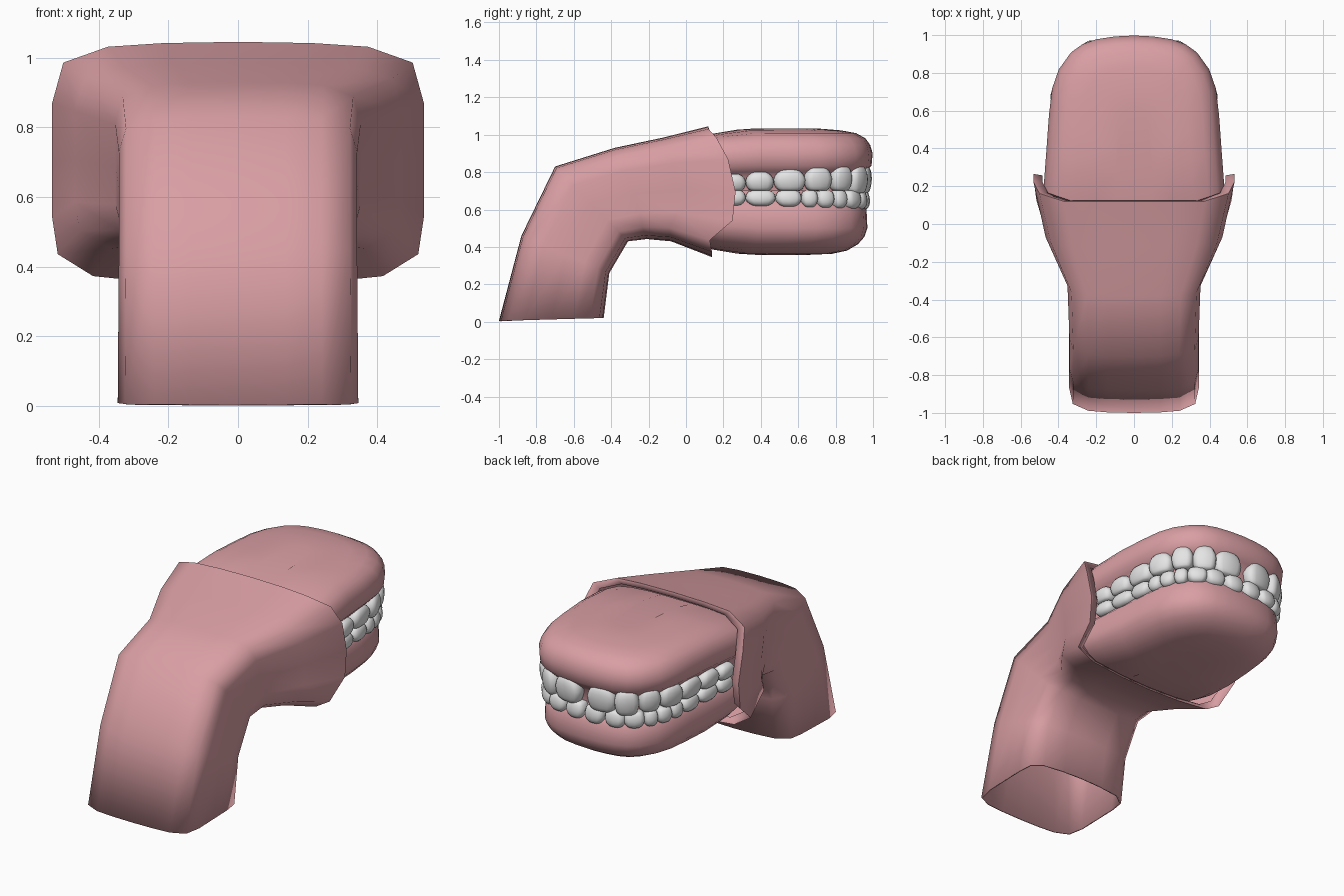
import bpy, bmesh, math
from mathutils import Vector

if "Cube" in bpy.data.objects:
    bpy.data.objects.remove(bpy.data.objects["Cube"])


def material(name, rgb):
    m = bpy.data.materials.new(name)
    m.diffuse_color = (*rgb, 1)
    m.use_nodes = True
    m.node_tree.nodes["Principled BSDF"].inputs["Base Color"].default_value = m.diffuse_color
    return m


PINK = material("gum_pink", (0.695, 0.345, 0.37))
WHITE = material("tooth_white", (0.78, 0.78, 0.78))


def finish(bm, name, mat, angle):
    bmesh.ops.recalc_face_normals(bm, faces=bm.faces)
    me = bpy.data.meshes.new(name)
    bm.to_mesh(me)
    bm.free()
    ob = bpy.data.objects.new(name, me)
    bpy.context.collection.objects.link(ob)
    me.materials.append(mat)
    bpy.ops.object.select_all(action='DESELECT')
    ob.select_set(True)
    bpy.context.view_layer.objects.active = ob
    bpy.ops.object.shade_smooth_by_angle(angle=math.radians(angle))
    return ob


def loft(bm, rings, cap=False):
    loops = [[bm.verts.new(p) for p in r] for r in rings]
    n = len(loops[0])
    for a, b in zip(loops, loops[1:]):
        for i in range(n):
            j = (i + 1) % n
            bm.faces.new((a[i], a[j], b[j], b[i]))
    if cap:
        bm.faces.new(loops[0])
        bm.faces.new(loops[-1])


# Throat: bent open tube; each ring is (upper y, z), (lower y, z), half width.
# The last ring folds inward to form the lip around the jaws.
SECTION = [(0, 0), (.4, .005), (.70, .02), (.94, .085), (1, .25), (1, .5),
           (1, .72), (.97, .87), (.78, .96), (.4, .99), (0, 1)]
BULGE = [0, 0, 0, .04, .10, .135, .115, -.01, 0, 0, 0]
TUBE = [((-1.0, .005), (-.44, .02), .345, 0),
        ((-.88, .46), (-.41, .26), .342, 0),
        ((-.70, .83), (-.31, .43), .342, 0),
        ((-.38, .93), (-.21, .442), .352, .1),
        ((-.12, .985), (-.08, .43), .468, .4),
        ((.12, 1.045), (.14, .345), .533, 1),
        ((.125, 1.018), (.12, .375), .485, 1)]
rings = []
for (ty, tz), (by, bz), hw, k in TUBE:
    half = [(u * hw, ty + (by - ty) * v + b * k, tz + (bz - tz) * v)
            for (u, v), b in zip(SECTION, BULGE)]
    rings.append(half + [(-x, y, z) for x, y, z in half[-2:0:-1]])
bm = bmesh.new()
loft(bm, rings)
throat = finish(bm, "throat", PINK, 75)
wall = throat.modifiers.new("wall", 'SOLIDIFY')
wall.thickness = 0.01
wall.offset = -1

# Jaw arch seen from above, front centre to back
BACK = .08
ARCH = [(0, 1.0), (.1, .995), (.2, .98), (.275, .953), (.335, .91), (.40, .82),
        (.435, .72), (.452, .58), (.465, .4), (.48, .2), (.48, BACK)]


def jaw(name, profile, sign):
    rings = []
    for d, z in profile:
        half = []
        for x, y in ARCH:
            yy = BACK + (y - BACK) * (1 - d / (1 - BACK))
            # the flat outer side slopes back into the throat
            drop = .04 * max(0, (.4 - yy) / .3) ** 2 * min(1, abs(z - .7) / .3)
            half.append((x * (1 - d / .48), yy, z - sign * drop))
        rings.append(half + [(-x, y, z) for x, y, z in half[:0:-1]])
    bm = bmesh.new()
    loft(bm, rings, cap=True)
    return finish(bm, name, PINK, 60)


jaw("upper_jaw", [(.075, .70), (.07, .77), (.035, .805), (.008, .835), (.002, .90),
                  (.015, .945), (.04, .98), (.09, 1.008), (.17, 1.023),
                  (.28, 1.032), (.38, 1.034)], 1)
jaw("lower_jaw", [(.085, .70), (.08, .655), (.06, .635), (.035, .605), (.03, .50),
                  (.045, .455), (.08, .415), (.14, .38), (.22, .363),
                  (.36, .357)], -1)


def arch_point(s):
    """Point and outward direction at arc length s from the front centre."""
    left = abs(s)
    for a, b in zip(ARCH, ARCH[1:]):
        a, b = Vector(a), Vector(b)
        t = b - a
        if left <= t.length or b.y == BACK:
            p = a + t.normalized() * left
            n = Vector((-t.y, t.x)).normalized()
            break
        left -= t.length
    side = -1 if s < 0 else 1
    return Vector((p.x * side, p.y)), Vector((n.x * side, n.y))


def rounded(v, e):
    return math.copysign(abs(v) ** e, v)


def add_tooth(bm, s, width, z_root, z_tip, inset):
    """Squarish crown: broad flat tip, narrowing toward its root."""
    p, n = arch_point(s)
    p = p - n * inset
    t = Vector((n.y, -n.x))
    made = bmesh.ops.create_uvsphere(bm, u_segments=16, v_segments=10, radius=1)
    for v in made["verts"]:
        x, y, h = v.co
        r = math.hypot(x, y)
        ring = r ** (.6 if h > 0 else .3) if r > 1e-5 else 0
        x, y = (x / r, y / r) if r > 1e-5 else (0, 0)
        narrow = 1 - .2 * max(0, h) - .1 * max(0, -h)
        q = p + t * (rounded(x, .6) * ring * width * .51 * narrow) \
              + n * (rounded(y, .75) * ring * .05 * (1 - .15 * max(0, -h)))
        k = (rounded(h, .85) + 1) / 2
        v.co = (q.x, q.y, z_tip + (z_root - z_tip) * k)


def tooth_row(name, edges, z_root, z_tip, inset):
    bm = bmesh.new()
    for a, b in zip(edges, edges[1:]):
        s = (a + b) / 2
        for side in (-1, 1):
            # inner side of the curve is shorter, so trim widths at the front
            width = (b - a) * (.93 if s < .6 else 1)
            add_tooth(bm, s * side, width, z_root(s), z_tip(s), inset)
    finish(bm, name, WHITE, 60)


# Teeth: edges are arc lengths along the jaw, mirrored left and right;
# the upper row leaves a narrow gap at the front centre
tooth_row("upper_teeth", [.025, .21, .355, .49, .65, .82, .97, 1.1],
          lambda s: .84 - .05 * max(0, s - .45) / .6,
          lambda s: .685 if s < .42 else .70, .053)
tooth_row("lower_teeth", [0, .13, .26, .385, .475, .58, .67, .81, .97, 1.1],
          lambda s: .595 + .025 * min(1, s),
          lambda s: .702, .063)
